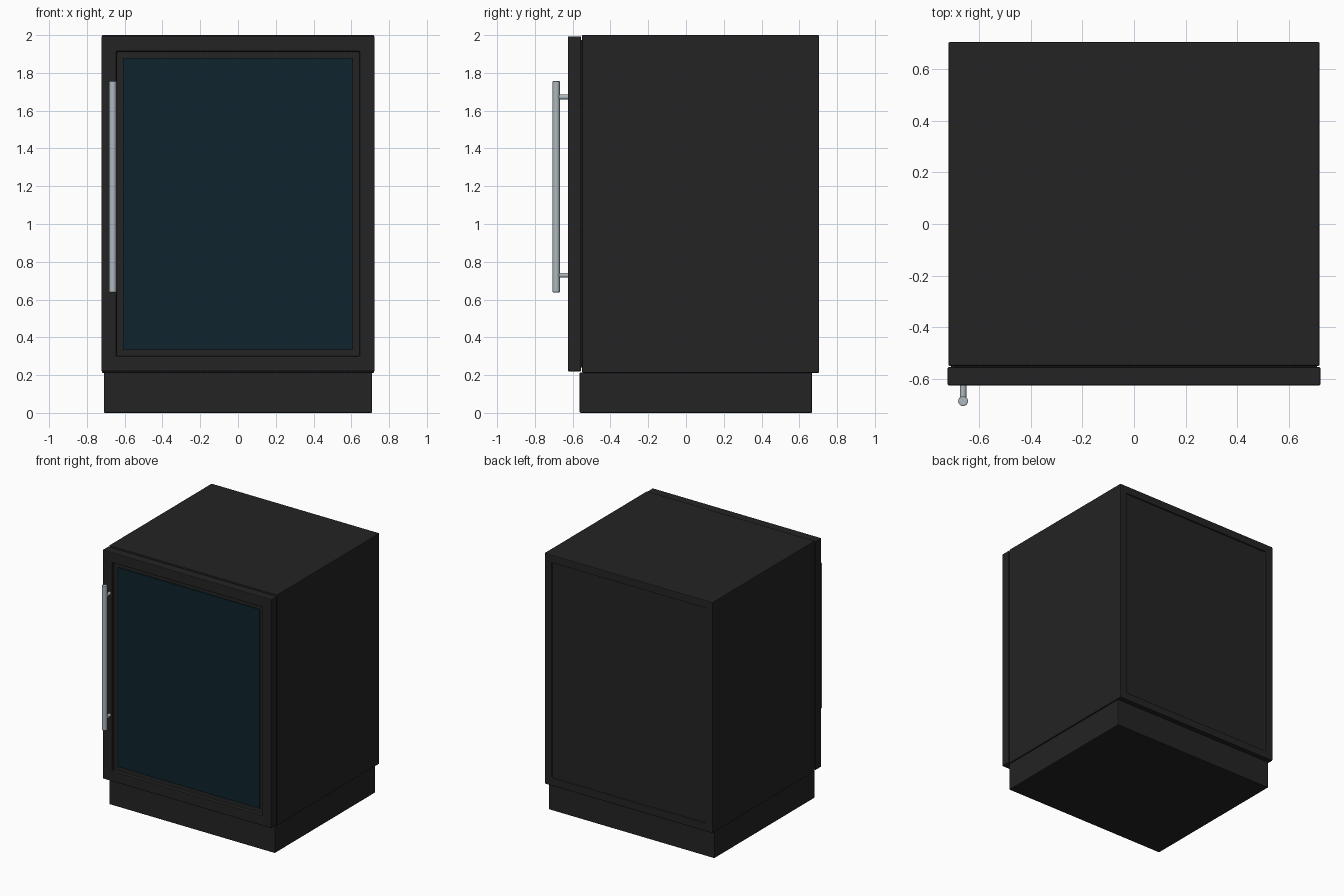
import bpy
import bmesh
from mathutils import Matrix, Vector

default = bpy.data.objects.get("Cube")
if default:
    bpy.data.objects.remove(default, do_unlink=True)


def make_material(name, color):
    mat = bpy.data.materials.new(name)
    mat.use_nodes = True
    mat.diffuse_color = (*color, 1)
    shader = next(n for n in mat.node_tree.nodes if n.type == "BSDF_PRINCIPLED")
    shader.inputs["Base Color"].default_value = (*color, 1)
    shader.inputs["Roughness"].default_value = 0.5
    return mat


BLACK = make_material("black enamel", (0.017, 0.017, 0.017))
GLASS = make_material("dark blue glass", (0.0045, 0.017, 0.026))
STEEL = make_material("brushed steel", (0.42, 0.48, 0.52))


def finish(bm, name, mat, bevel):
    mesh = bpy.data.meshes.new(name)
    bm.normal_update()
    bm.to_mesh(mesh)
    bm.free()
    mesh.materials.append(mat)
    obj = bpy.data.objects.new(name, mesh)
    bpy.context.collection.objects.link(obj)
    if bevel:
        mod = obj.modifiers.new("soft edges", "BEVEL")
        mod.width = bevel
        mod.segments = 2
        mod.limit_method = "ANGLE"
    return obj


def box(name, low, high, mat, bevel=0.005, recess=None):
    """Box between two corners; recess = (face direction, border, depth)."""
    low, high = Vector(low), Vector(high)
    bm = bmesh.new()
    place = Matrix.Translation((low + high) / 2) @ Matrix.Diagonal((*(high - low), 1))
    bmesh.ops.create_cube(bm, size=1, matrix=place)
    if recess:
        direction, border, depth = recess
        bm.normal_update()
        face = max(bm.faces, key=lambda f: f.normal.dot(Vector(direction)))
        bmesh.ops.inset_region(bm, faces=[face], thickness=border)
        # A second, tight inset gives the recess straight walls
        bmesh.ops.inset_region(bm, faces=[face], thickness=0.0005, depth=-depth)
    return finish(bm, name, mat, bevel)


def rod(name, start, end, radius, mat, bevel=0):
    start, end = Vector(start), Vector(end)
    axis = end - start
    turn = axis.to_track_quat("Z", "Y").to_matrix().to_4x4()
    bm = bmesh.new()
    bmesh.ops.create_cone(bm, cap_ends=True, segments=32, radius1=radius,
                          radius2=radius, depth=axis.length,
                          matrix=Matrix.Translation((start + end) / 2) @ turn)
    obj = finish(bm, name, mat, bevel)
    bpy.ops.object.select_all(action="DESELECT")
    obj.select_set(True)
    bpy.context.view_layer.objects.active = obj
    bpy.ops.object.shade_smooth_by_angle()
    return obj


# Cabinet with a shallow rear panel, standing on a plinth
box("cabinet_body", (-0.72, -0.55, 0.212), (0.72, 0.705, 2), BLACK,
    recess=((0, 1, 0), 0.085, 0.01))
box("plinth", (-0.71, -0.563, 0), (0.71, 0.667, 0.215), BLACK)

# Framed door with a recessed glass pane
box("door_frame", (-0.723, -0.626, 0.22), (0.723, -0.555, 1.993), BLACK,
    recess=((0, -1, 0), 0.112, 0.028))
box("glass_pane", (-0.608, -0.606, 0.335), (0.608, -0.597, 1.878), GLASS, bevel=0)

# Thin seal between the door and the cabinet
box("door_seal", (-0.7, -0.558, 0.24), (0.7, -0.545, 1.975), BLACK, bevel=0)

# Bar handle on two posts
HANDLE_X, HANDLE_Y = -0.663, -0.687
rod("handle_bar", (HANDLE_X, HANDLE_Y, 0.638), (HANDLE_X, HANDLE_Y, 1.757),
    0.019, STEEL, bevel=0.003)
for name, z in (("lower", 0.729), ("upper", 1.672)):
    rod(name + "_handle_post", (HANDLE_X, HANDLE_Y, z), (HANDLE_X, -0.62, z),
        0.0125, STEEL)
